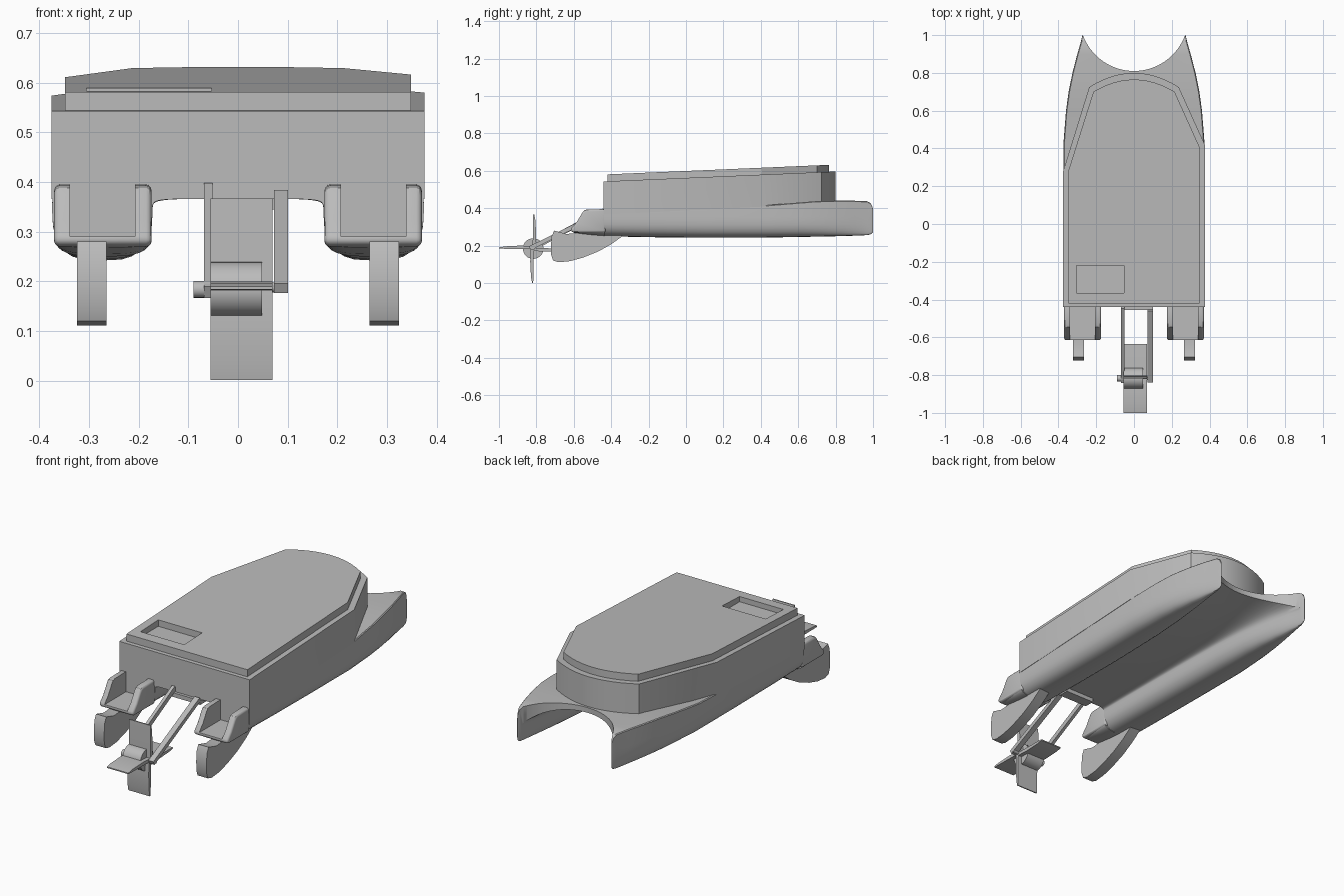
import bpy, bmesh, math
from mathutils import Matrix, Vector

cube = bpy.data.objects.get("Cube")
if cube:
    bpy.data.objects.remove(cube, do_unlink=True)

GREY = (0.5, 0.5, 0.5, 1)
grey = bpy.data.materials.new("plain_grey")
grey.use_nodes = True
grey.diffuse_color = GREY
grey.node_tree.nodes["Principled BSDF"].inputs["Base Color"].default_value = GREY


def finish(name, bm, smooth=None):
    bmesh.ops.recalc_face_normals(bm, faces=bm.faces)
    mesh = bpy.data.meshes.new(name)
    bm.to_mesh(mesh)
    bm.free()
    mesh.materials.append(grey)
    ob = bpy.data.objects.new(name, mesh)
    bpy.context.collection.objects.link(ob)
    if smooth:
        select(ob)
        bpy.ops.object.shade_smooth_by_angle(angle=math.radians(smooth))
    return ob


def select(ob):
    bpy.ops.object.select_all(action='DESELECT')
    ob.select_set(True)
    bpy.context.view_layer.objects.active = ob


def loft(name, rings, smooth=None):
    """Skin a list of closed rings and cap both ends."""
    bm = bmesh.new()
    loops = [[bm.verts.new(p) for p in ring] for ring in rings]
    n = len(loops[0])
    for a, b in zip(loops, loops[1:]):
        for i in range(n):
            bm.faces.new((a[i], a[(i + 1) % n], b[(i + 1) % n], b[i]))
    bm.faces.new(loops[0])
    bm.faces.new(loops[-1])
    return finish(name, bm, smooth)


def slab(name, profile, x0, x1, smooth=None):
    """Extrude a (y, z) side profile between two x positions."""
    return loft(name, [[(x, y, z) for y, z in profile] for x in (x0, x1)], smooth)


def box(name, x, y, z):
    return slab(name, [(y[0], z[0]), (y[1], z[0]), (y[1], z[1]), (y[0], z[1])], *x)


def rod(name, x0, x1, y, z, r, sides=32):
    ring = [(y + r * math.cos(i * math.tau / sides), z + r * math.sin(i * math.tau / sides))
            for i in range(sides)]
    return slab(name, ring, x0, x1, 40)


def beam(name, x0, x1, a, b, half):
    a, b = Vector(a), Vector(b)
    side = (b - a).normalized().orthogonal() * half
    return slab(name, [a + side, b + side, b - side, a - side], x0, x1)


def cut(ob, cutter):
    cutter.hide_render = True
    mod = ob.modifiers.new("cut", 'BOOLEAN')
    mod.operation, mod.solver, mod.object = 'DIFFERENCE', 'EXACT', cutter
    select(ob)
    bpy.ops.object.modifier_apply(modifier=mod.name)
    bpy.data.objects.remove(cutter, do_unlink=True)


def power(v, e):
    return math.copysign(abs(v) ** e, v)


# Hull stations: y, inner x, outer x, keel z, tunnel z, deck z, tunnel squareness
STATIONS = [(-0.438, .172, .374, .250, .366, .395, 7), (-0.2, .172, .374, .245, .366, .40, 6),
            (0.1, .174, .374, .242, .368, .405, 5), (0.42, .182, .374, .243, .375, .415, 4),
            (0.6, .195, .360, .246, .39, .43, 3), (0.7, .208, .346, .248, .40, .438, 2.6),
            (0.8, .225, .326, .250, .412, .44, 2.4), (0.9, .246, .300, .253, .42, .44, 2.2),
            (0.97, .262, .280, .256, .42, .437, 2), (0.988, .264, .276, .261, .41, .426, 2),
            (1.0, .266, .272, .272, .39, .40, 2)]


def belly(xi, xo, zb, z0, steps=14):
    """Rounded hull bottom from the inner wall to the outer wall."""
    mid, half = (xi + xo) / 2, (xo - xi) / 2
    out = []
    for i in range(steps + 1):
        a = math.pi * i / steps
        out.append((mid - half * power(math.cos(a), .62), z0 - (z0 - zb) * math.sin(a) ** .85))
    return out


def section(y, xi, xo, zb, zt, zd, n):
    low = .338
    half = []
    for i in range(12):
        a = math.pi / 2 * i / 12
        half.append((xi * math.sin(a) ** (2 / n), low + (zt - low) * math.cos(a) ** (2 / n)))
    half += belly(xi, xo, zb, low)
    half += [(xo, .355), (xo - .001, zd - .004), (xo - .005, zd), (0, zd)]
    other = [(-x, z) for x, z in half[-2:0:-1]]
    return [(x, y, z) for x, z in half + other]


# Twin hulls joined by an arched tunnel and a deck with a scooped bow
hull = loft("twin_hull", [section(*s) for s in STATIONS])
bm = bmesh.new()
bmesh.ops.create_cone(bm, cap_ends=True, segments=96, radius1=.287, radius2=.287, depth=2,
                      matrix=Matrix.Translation((0, 1.097, 0)))
cut(hull, finish("bow_cutter", bm))
select(hull)
bpy.ops.object.shade_smooth_by_angle(angle=math.radians(35))


# Cabin and lid share an outline with uneven side corners and a curved nose
def outline(side, back, left_y, right_y, shoulder, shoulder_y, nose):
    pts = [(side, back), (side, right_y)]
    for i in range(13):
        t = 1 - i / 6
        pts.append((shoulder * t, nose - (nose - shoulder_y) * t * t))
    return pts + [(-side, left_y), (-side, back)]


def house(name, pts, bottom, low_slope, top, smooth):
    """Walls between two planes that both climb towards the bow."""
    rings = [[(x, y, base + slope * (y + .44)) for x, y in pts]
             for base, slope in ((bottom, low_slope), (top, .043))]
    return loft(name, rings, smooth)


house("cabin", outline(.375, -.44, .28, .42, .237, .725, .80), .366, .05, .543, 30)
lid = house("roof_lid", outline(.348, -.42, .28, .405, .215, .70, .765), .541, .043, .580, 20)
cut(lid, box("hatch_cutter", (-.305, -.053), (-.365, -.22), (.556, .8)))

# Stern pods, steering fins and the rounded hull ends beneath them
POD = [(-.43, .27), (-.60, .27), (-.618, .278), (-.612, .295), (-.585, .325), (-.555, .375),
       (-.545, .388), (-.53, .393), (-.43, .395)]
FIN = [(-.705, .28), (-.718, .25), (-.722, .20), (-.721, .15), (-.71, .12), (-.68, .111),
       (-.62, .117), (-.55, .136), (-.47, .168), (-.40, .207), (-.34, .25), (-.40, .27),
       (-.55, .27), (-.64, .262)]
for side, s in (("left", 1), ("right", -1)):
    pod = slab(side + "_stern_pod", POD, s * .174, s * .370)
    select(pod)
    bev = pod.modifiers.new("round", 'BEVEL')
    bev.width, bev.segments, bev.limit_method = .011, 3, 'ANGLE'
    bev.angle_limit = math.radians(50)
    bpy.ops.object.modifier_apply(modifier="round")
    cut(pod, box("well_cutter", (s * .207, s * .338), (-.8, -.425), (.29, .6)))
    select(pod)
    bpy.ops.object.shade_smooth_by_angle(angle=math.radians(30))

    rings = []
    for y, zb in ((-.60, .268), (-.55, .261), (-.50, .255), (-.437, .250)):
        rings.append([(s * x, y, z) for x, z in belly(.176, .368, zb, .286)])
    loft(side + "_stern_bottom", rings, 35)
    slab(side + "_fin", FIN, s * .265, s * .324, 30)

# Paddle wheel: hub, axle and four tapered blades
CY, CZ = -.817, .184
rod("wheel_hub", -.055, .048, CY, CZ, .055)
rod("wheel_axle", -.09, .10, CY, CZ + .004, .010, 16)
rod("axle_boss", -.09, -.055, CY, CZ, .017, 20)
BLADE = [(.0, -.013), (.07, -.016), (.15, -.012), (.183, -.006),
         (.183, .0), (.15, .001), (.07, .002), (.0, .003)]
for k in range(4):
    c, s = math.cos(k * math.pi / 2), math.sin(k * math.pi / 2)
    slab("paddle_blade", [(CY + r * c - t * s, CZ + r * s + t * c) for r, t in BLADE],
         -.055, .069, 30)

# Wheel arms running up under the cabin, with a cross bar
beam("thin_arm", -.068, -.051, (-.835, .178), (-.44, .387), .013)
beam("wide_arm", .072, .101, (-.835, .186), (-.455, .374), .011)
box("cross_bar", (-.068, .101), (-.455, -.40), (.345, .367))
